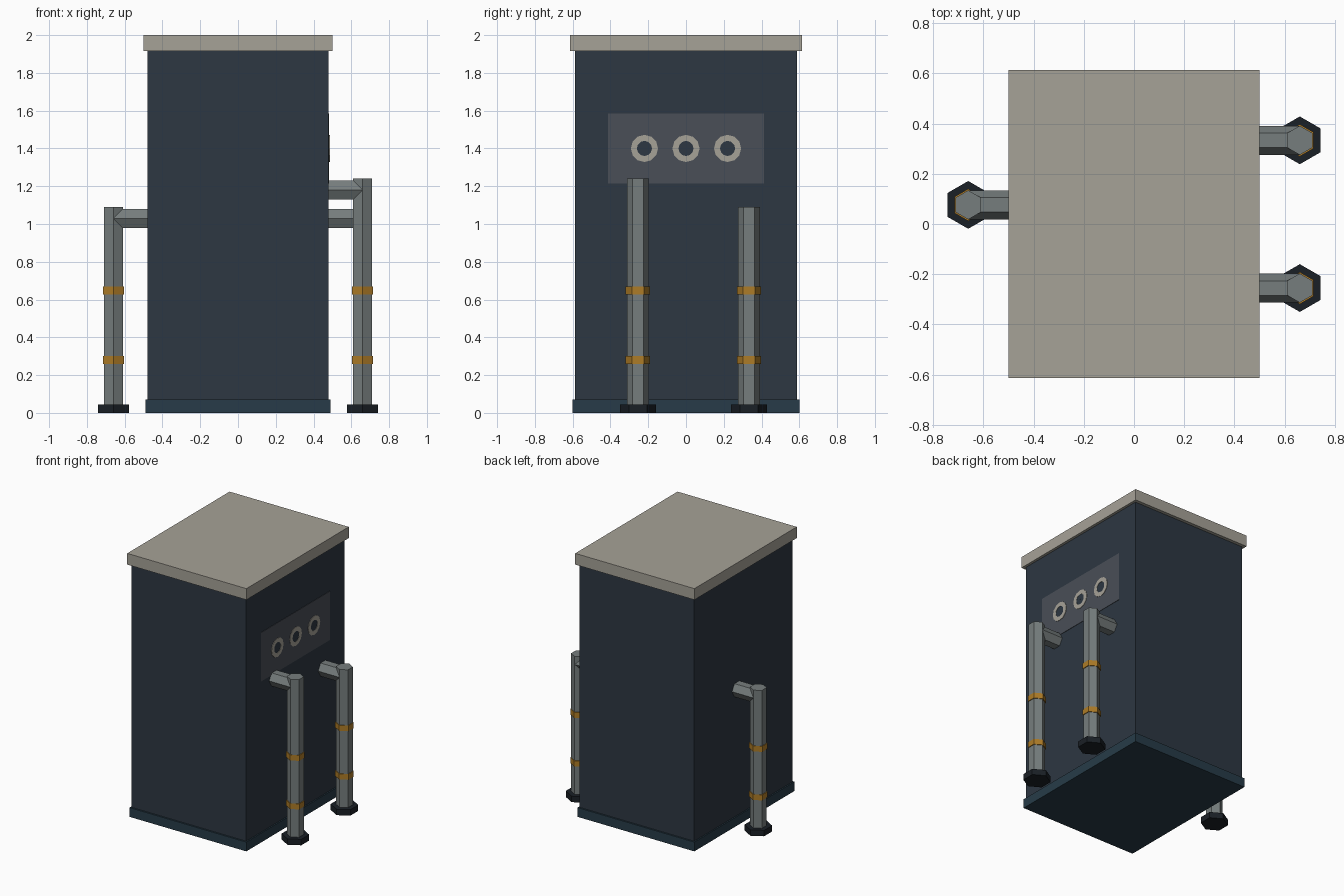
import bpy, bmesh
from math import pi, sin, cos
from mathutils import Matrix, Vector

if "Cube" in bpy.data.objects:
    bpy.data.objects.remove(bpy.data.objects["Cube"])


def material(name, rgb):
    m = bpy.data.materials.new(name)
    m.diffuse_color = (*rgb, 1)
    m.use_nodes = True
    m.node_tree.nodes["Principled BSDF"].inputs["Base Color"].default_value = m.diffuse_color
    return m


NAVY = material("navy_paint", (0.026, 0.038, 0.054))
TEAL = material("dark_teal", (0.020, 0.044, 0.065))
CREAM = material("cream", (0.38, 0.36, 0.31))
STEEL = material("steel", (0.18, 0.205, 0.205))
AMBER = material("amber", (0.42, 0.20, 0.02))
BLACK = material("black_rubber", (0.010, 0.014, 0.019))
SLATE = material("slate", (0.068, 0.077, 0.095))


def finish(name, bm, mat):
    bmesh.ops.recalc_face_normals(bm, faces=bm.faces)
    mesh = bpy.data.meshes.new(name)
    bm.to_mesh(mesh)
    bm.free()
    mesh.materials.append(mat)
    ob = bpy.data.objects.new(name, mesh)
    bpy.context.collection.objects.link(ob)
    return ob


def box(name, lo, hi, mat):
    lo, hi = Vector(lo), Vector(hi)
    bm = bmesh.new()
    bmesh.ops.create_cube(bm, size=1, matrix=Matrix.Translation((lo + hi) / 2)
                          @ Matrix.Diagonal((*(hi - lo), 1)))
    return finish(name, bm, mat)


def hex_prism(name, start, end, radius, mat):
    """Six-sided bar between two points, with corners pointing along y."""
    start, end = Vector(start), Vector(end)
    side = Vector((0, 1, 0))
    other = (end - start).normalized().cross(side)
    bm = bmesh.new()
    rings = [[bm.verts.new(p + radius * (side * cos(i * pi / 3) + other * sin(i * pi / 3)))
              for i in range(6)] for p in (start, end)]
    for i in range(6):
        j = (i + 1) % 6
        bm.faces.new((rings[0][i], rings[0][j], rings[1][j], rings[1][i]))
    bm.faces.new(rings[0])
    bm.faces.new(rings[1])
    return finish(name, bm, mat)


def port_ring(name, x, y, z, r_in, r_out, depth, mat, n=12):
    """Flat ring facing +x."""
    bm = bmesh.new()
    loops = [[bm.verts.new((px, y + r * cos(2 * pi * i / n), z + r * sin(2 * pi * i / n)))
              for i in range(n)]
             for px, r in ((x, r_out), (x + depth, r_out), (x + depth, r_in), (x, r_in))]
    for k in range(4):
        a, b = loops[k], loops[(k + 1) % 4]
        for i in range(n):
            j = (i + 1) % n
            bm.faces.new((a[i], a[j], b[j], b[i]))
    return finish(name, bm, mat)


# Cabinet: plinth, body and overhanging lid
box("plinth", (-0.49, -0.60, 0), (0.49, 0.60, 0.07), TEAL)
box("cabinet_body", (-0.48, -0.588, 0.07), (0.48, 0.588, 1.915), NAVY)
box("lid", (-0.50, -0.613, 1.915), (0.50, 0.613, 2.0), CREAM)

# Connection panel with three ports on the right side
box("port_panel", (0.475, -0.412, 1.215), (0.483, 0.412, 1.585), SLATE)
for i, y in enumerate((-0.22, 0, 0.22), 1):
    port_ring(f"port_ring_{i}", 0.482, y, 1.40, 0.04, 0.072, 0.004, CREAM)
    port_ring(f"port_hole_{i}", 0.482, y, 1.40, 0.0005, 0.04, 0.002, NAVY)

# Pipes: riser, elbow arm into the cabinet, foot flange and two bands
for name, x, y, top in (("right_front_pipe", 0.66, -0.255, 1.24),
                        ("right_back_pipe", 0.66, 0.333, 1.09),
                        ("left_pipe", -0.66, 0.076, 1.09)):
    inner = 0.47 if x > 0 else -0.47
    hex_prism(f"{name}_riser", (x, y, 0.002), (x, y, top), 0.058, STEEL)
    hex_prism(f"{name}_arm", (inner, y, top - 0.06), (x, y, top - 0.06), 0.058, STEEL)
    hex_prism(f"{name}_foot", (x, y, 0), (x, y, 0.045), 0.095, BLACK)
    for k, z in enumerate((0.28, 0.648), 1):
        hex_prism(f"{name}_band_{k}", (x, y, z - 0.021), (x, y, z + 0.021), 0.064, AMBER)
